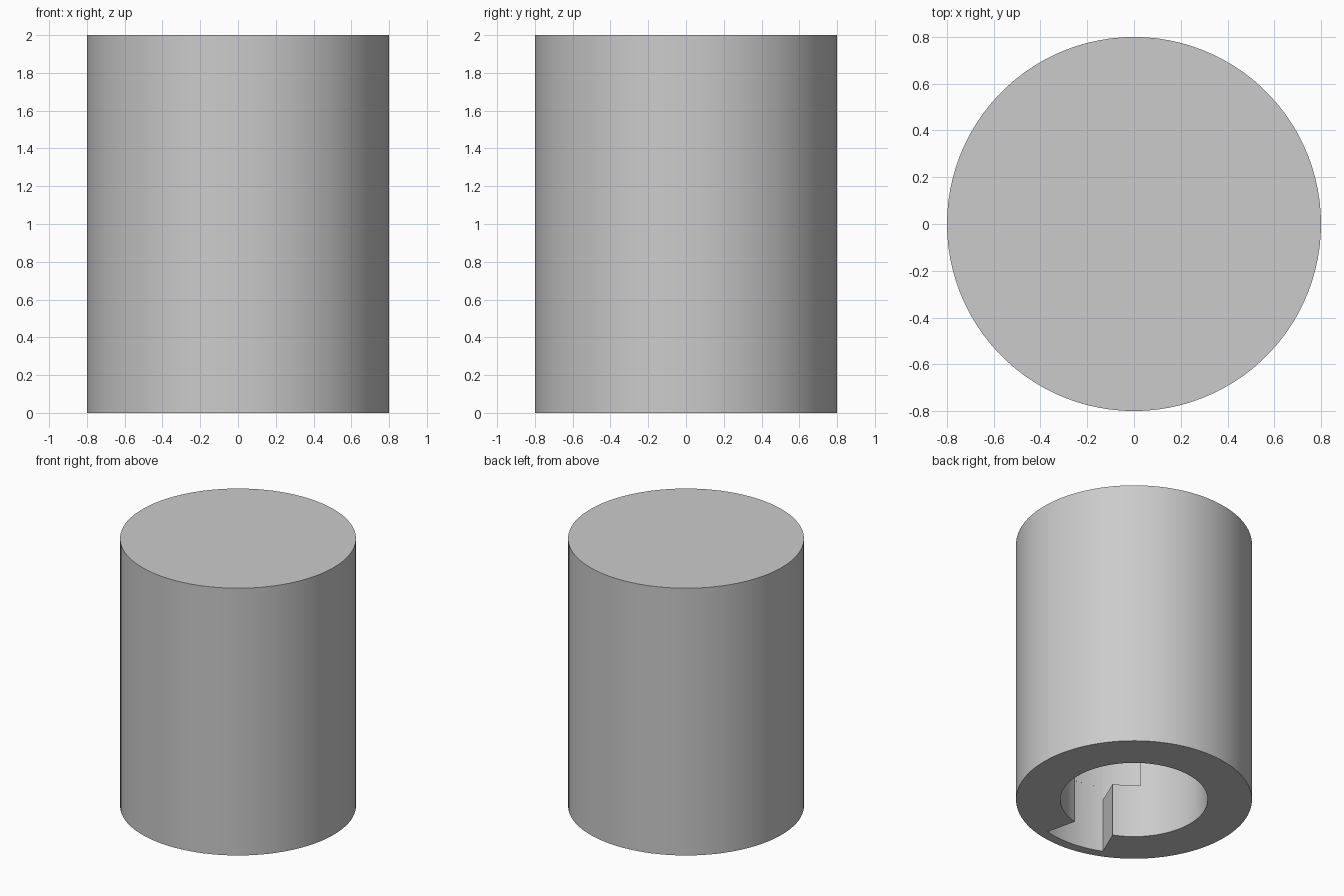
import bpy
import bmesh
import math

if "Cube" in bpy.data.objects:
    bpy.data.objects.remove(bpy.data.objects["Cube"])

R_BODY, R_BORE, R_SLOT = 0.80, 0.50, 0.73
HEIGHT, LEDGE, DEPTH = 2.0, 0.40, 0.80
SEGS = 100


def arc(radius, a0, a1, steps):
    """Points on an arc, angles in degrees."""
    return [(radius * math.cos(math.radians(a0 + (a1 - a0) * i / steps)),
             radius * math.sin(math.radians(a0 + (a1 - a0) * i / steps)))
            for i in range(steps + 1)]


def keyhole(a0, a1):
    """Round bore outline with one wider sector from a0 to a1."""
    return arc(R_SLOT, a0, a1, 16) + arc(R_BORE, a1, a0 + 360, 84)


def prism(name, outline, z0, z1):
    """Extrude a flat outline between two heights."""
    bm = bmesh.new()
    face = bm.faces.new([bm.verts.new((x, y, z0)) for x, y in outline])
    top = bmesh.ops.extrude_face_region(bm, geom=[face])["geom"]
    bmesh.ops.translate(bm, vec=(0, 0, z1 - z0),
                        verts=[v for v in top if isinstance(v, bmesh.types.BMVert)])
    bmesh.ops.recalc_face_normals(bm, faces=bm.faces)
    mesh = bpy.data.meshes.new(name)
    bm.to_mesh(mesh)
    bm.free()
    obj = bpy.data.objects.new(name, mesh)
    bpy.context.collection.objects.link(obj)
    return obj


# Solid outer cylinder
grey = bpy.data.materials.new("plain grey")
grey.diffuse_color = (0.6, 0.6, 0.6, 1)
grey.use_nodes = True
grey.node_tree.nodes["Principled BSDF"].inputs["Base Color"].default_value = grey.diffuse_color
body = prism("socket_body", arc(R_BODY, 0, 360, SEGS)[:-1], 0, HEIGHT)
body.data.materials.append(grey)

# Bayonet socket: entry slot below, wider locking pocket above the ledge
cutters = [prism("locking_pocket_cutter", keyhole(-135, -76.6), LEDGE, DEPTH),
           prism("entry_slot_cutter", keyhole(-113.2, -76.6), -0.1, LEDGE + 0.1)]

bpy.context.view_layer.objects.active = body
body.select_set(True)
for cutter in cutters:
    cutter.data.materials.append(grey)
    mod = body.modifiers.new(cutter.name, "BOOLEAN")
    mod.operation = "DIFFERENCE"
    mod.solver = "EXACT"
    mod.object = cutter
    bpy.ops.object.modifier_apply(modifier=mod.name)
    bpy.data.objects.remove(cutter)

# Smooth round walls with crisp rims
bpy.ops.object.shade_smooth_by_angle(angle=math.radians(25))
